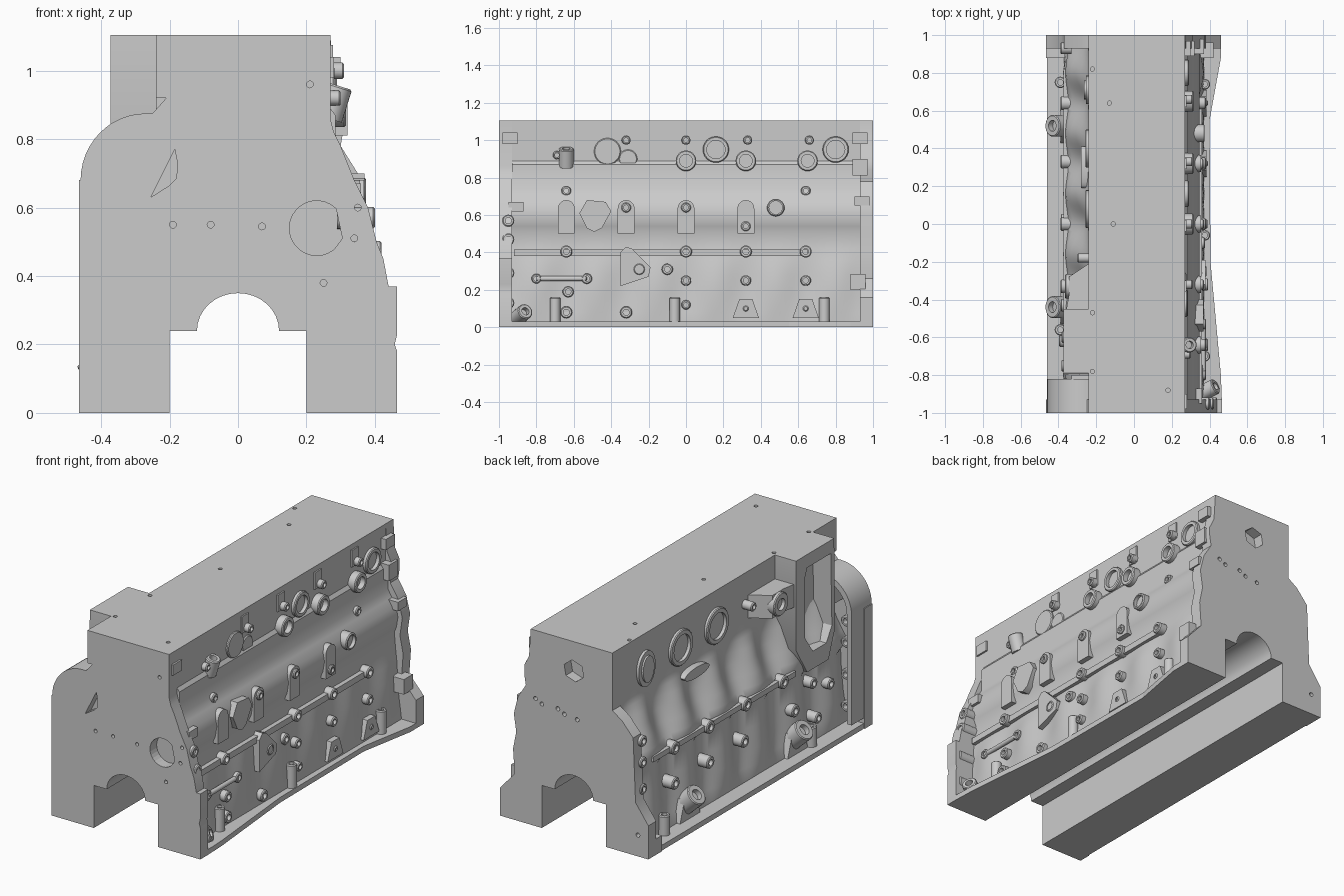
import bpy, bmesh
from math import pi, cos, sin, radians
from mathutils import Vector


def finish(name, bm, smooth=True, hidden=False):
    bmesh.ops.recalc_face_normals(bm, faces=bm.faces)
    me = bpy.data.meshes.new(name)
    bm.to_mesh(me)
    bm.free()
    ob = bpy.data.objects.new(name, me)
    bpy.context.collection.objects.link(ob)
    ob.hide_render = hidden
    if smooth:
        bpy.ops.object.select_all(action='DESELECT')
        ob.select_set(True)
        bpy.context.view_layer.objects.active = ob
        bpy.ops.object.shade_smooth_by_angle(angle=radians(35))
    return ob


def prism(bm, pts, axis, a, b):
    """Extrude a 2D outline along an axis from a to b."""
    put = {'x': lambda p, t: (t, p[0], p[1]), 'y': lambda p, t: (p[0], t, p[1]),
           'z': lambda p, t: (p[0], p[1], t)}[axis]
    loft(bm, [[put(p, a) for p in pts], [put(p, b) for p in pts]])


def loft(bm, rings):
    rows = [[bm.verts.new(c) for c in r] for r in rings]
    n = len(rows[0])
    for r, s in zip(rows, rows[1:]):
        for i in range(n):
            bm.faces.new((r[i], r[(i + 1) % n], s[(i + 1) % n], s[i]))
    bm.faces.new(rows[0])
    bm.faces.new(rows[-1][::-1])


def boss(bm, origin, d, r, h, hole=0.5, depth=0.03, n=24):
    """Round boss with a blind hole in its end."""
    d = Vector(d).normalized()
    u = d.orthogonal().normalized()
    v = d.cross(u)
    prof = [(r, 0), (r, h - .005), (r - .005, h)]
    if hole:
        prof += [(r * hole, h), (r * hole, h - depth)]
    o = Vector(origin)
    loft(bm, [[o + d * z + (u * cos(2 * pi * i / n) + v * sin(2 * pi * i / n)) * q
               for i in range(n)] for q, z in prof])


def arc(cx, cy, rx, ry, a0, a1, n=12):
    return [(cx + rx * cos(radians(a0 + (a1 - a0) * i / n)),
             cy + ry * sin(radians(a0 + (a1 - a0) * i / n))) for i in range(n + 1)]


def rect(a, b, c, d):
    return [(a, b), (c, b), (c, d), (a, d)]


def cut(ob, cutter):
    m = ob.modifiers.new("cut", 'BOOLEAN')
    m.operation, m.solver, m.object = 'DIFFERENCE', 'EXACT', cutter
    bpy.context.view_layer.objects.active = ob
    bpy.ops.object.modifier_apply(modifier=m.name)
    bpy.data.objects.remove(cutter)


# Side walls as (x, z, scallop weight), top to bottom
L = [(-.24, 1.105, 0), (-.24, .79, 0), (-.247, .755, .2), (-.262, .71, .8), (-.283, .65, 1),
     (-.31, .585, 1), (-.34, .525, .7), (-.355, .49, .3), (-.352, .45, .3), (-.335, .42, 1),
     (-.34, .3, 1), (-.35, .18, .9), (-.36, .09, .6), (-.37, .03, 0), (-.37, 0, 0)]
R = [(.27, 1.105, 0), (.27, .89, 0), (.285, .87, 0), (.287, .74, 0), (.31, .7, 0), (.335, .66, 0),
     (.348, .6, 0), (.338, .54, 0), (.325, .51, 0), (.333, .42, 0), (.343, .36, .3),
     (.355, .28, 1), (.36, .18, 1), (.368, .08, .4), (.37, .03, 0), (.37, 0, 0)]
CHANNEL = [(-.2, 0), (-.2, .24)] + arc(0, .24, .12, .11, 180, 0, 16) + [(.2, .24), (.2, 0)]


def wall(side, z):
    w = R if side > 0 else L
    for (x0, z0, _), (x1, z1, _) in zip(w, w[1:]):
        if z1 <= z <= z0:
            return x0 + (x1 - x0) * (z0 - z) / (z0 - z1)


def side_boss(bm, side, y, z, r, h, hole=.5, depth=.03):
    boss(bm, (wall(side, z) - side * .04, y, z), (side, 0, 0), r, h + .04, hole, depth)


# Main casting with scalloped crankcase walls
def section(y):
    k = -cos(2 * pi * y / .32)
    left = [(x - .025 * w * k, y, z) for x, z, w in L]
    right = [(x + .012 * w * k, y, z) for x, z, w in R]
    return [(x, y, z) for x, z in CHANNEL] + right[::-1] + left


bm = bmesh.new()
loft(bm, [section(-.93 + 1.86 * i / 96) for i in range(97)])
block = finish("block_casting", bm)
bm = bmesh.new()
for x, y in [(-.22, .82), (-.13, .64), (-.11, 0), (-.22, -.47), (-.22, -.78), (.18, -.88)]:
    prism(bm, arc(x, y, .011, .011, 0, 330, 11), 'z', 1.06, 1.2)
cut(block, finish("deck_cutter", bm, False, True))

# Front end plate with shoulder arch, cam bore and slot
bm = bmesh.new()
prism(bm, CHANNEL + [(.465, 0), (.465, .18), (.458, .2), (.465, .23), (.465, .37), (.44, .37),
      (.425, .45), (.405, .5), (.38, .6), (.34, .68), (.3, .78), (.28, .82), (.27, .86),
      (.27, 1.105), (-.24, 1.105), (-.24, .92), (-.21, .92), (-.25, .875)]
      + arc(-.27, .68, .19, .195, 90, 180, 12) + [(-.465, .68), (-.465, 0)], 'y', -1, -.93)
front = finish("front_end_plate", bm)
bm = bmesh.new()
prism(bm, arc(.23, .54, .08, .08, 45, 310, 20) + [(.305, .51)], 'y', -1.1, -.94)
prism(bm, [(-.255, .63), (-.185, .77), (-.177, .73), (-.18, .685), (-.2, .665)], 'y', -1.1, -.95)
for x, z in [(-.19, .55), (-.08, .55), (.07, .545), (.35, .6), (.34, .51), (.25, .38), (.21, .96)]:
    prism(bm, arc(x, z, .01, .01, 0, 330, 11), 'y', -1.1, -.96)
cut(front, finish("front_cutter", bm, False, True))

# Rear end plate with a hexagonal pocket
bm = bmesh.new()
prism(bm, CHANNEL + [(.46, 0), (.46, .16), (.37, .26), (.38, .4), (.36, .5), (.375, .6), (.35, .7),
      (.3, .78), (.31, .84), (.31, .89), (.28, .95), (.27, 1.105), (-.24, 1.105), (-.24, .78),
      (-.3, .74), (-.37, .66), (-.385, .3), (-.465, .19), (-.465, 0)], 'y', .93, 1)
rear = finish("rear_end_plate", bm)
bm = bmesh.new()
prism(bm, arc(0, .94, .065, .06, 20, 320, 5), 'y', .94, 1.1)
for x, z in [(.24, .72), (.2, .7), (.1, .7), (.06, .68), (-.02, .67), (-.4, .12)]:
    prism(bm, arc(x, z, .012, .012, 0, 330, 11), 'y', .96, 1.1)
cut(rear, finish("rear_cutter", bm, False, True))

# Oil pan rails
bm = bmesh.new()
prism(bm, [(.37, -.93), (.465, -.93), (.46, -.8), (.405, -.2), (.4, .55), (.46, .88), (.46, .93),
           (.37, .93)], 'z', 0, .03)
prism(bm, rect(-.46, -.93, -.37, .93), 'z', 0, .03)
finish("pan_rails", bm, False)

# Shoulder arch shell behind the front plate
bm = bmesh.new()
prism(bm, arc(-.27, .68, .19, .195, 75, 180, 14) + [(-.46, .06), (-.43, .06)]
      + arc(-.27, .68, .16, .16, 180, 75, 14), 'y', -.93, -.82)
prism(bm, rect(-.33, .7, -.22, .86), 'y', -.93, -.8)
finish("front_arch_shell", bm)

# Window housing high on the left side
bm = bmesh.new()
prism(bm, [(-.45, 1.105), (-.79, 1.105), (-.8, .6), (-.74, .44), (-.55, .44), (-.45, .6)],
      'x', -.372, -.24)
frame = finish("side_window_housing", bm)
bm = bmesh.new()
prism(bm, [(-.55, 1.03), (-.76, 1.03), (-.77, .62), (-.72, .54), (-.6, .54), (-.53, .64),
           (-.53, .98)], 'x', -.5, -.26)
cut(frame, finish("window_cutter", bm, False, True))

# Right side: upper rings, plugs and bosses
bm = bmesh.new()
for y in (.16, .8):
    side_boss(bm, 1, y, .95, .07, .02, .7, .04)
for y in (0, .32, .65):
    side_boss(bm, 1, y, .89, .055, .045, .62, .03)
for y in (-.32, 0, .33, .66):
    side_boss(bm, 1, y, 1.0, .024, .04)
    prism(bm, rect(y - .04, .98, y + .02, 1.075), 'x', .25, .278)
side_boss(bm, 1, -.42, .94, .072, .012, 0)
side_boss(bm, 1, -.31, .9, .05, .008, 0)
for y in (-.64, .64):
    side_boss(bm, 1, y, .73, .026, .015)
side_boss(bm, 1, -.69, .92, .022, .03)
boss(bm, (.265, -.64, .86), (.25, 0, .8), .04, .1)
side_boss(bm, 1, .48, .64, .047, .035, .75, .02)
finish("right_upper_bosses", bm)

# Right side: cam gallery pads, plates, oil rail and lower bosses
bm = bmesh.new()
for y in (-.64, -.32, 0, .32):
    prism(bm, [(y - .045, .5), (y + .045, .5)] + arc(y, .635, .045, .045, 0, 180, 10),
          'x', .3, .356)
for y, z in [(-.32, .64), (0, .64), (.32, .54)]:
    side_boss(bm, 1, y, z, .026, .03)
prism(bm, [(-.57, .61), (-.53, .68), (-.43, .67), (-.4, .62), (-.45, .53), (-.49, .51),
           (-.53, .53)], 'x', .3, .368)
prism(bm, rect(.3, .38, .36, .415), 'y', -.92, .65)
for y in (-.64, 0, .32, .64):
    side_boss(bm, 1, y, .405, .032, .045)
prism(bm, [(-.35, .22), (-.35, .4), (-.32, .43), (-.29, .42), (-.19, .32), (-.2, .27)],
      'x', .3, .378)
side_boss(bm, 1, -.25, .31, .03, .032, .7)
boss(bm, (.367, -.8, .26), (0, 1, 0), .013, .27, 0)
for y, z, r in [(-.8, .26, .026), (-.53, .26, .028), (-.1, .31, .03), (0, .25, .028), (.32, .25, .028),
                (.64, .25, .028), (-.63, .19, .03), (-.64, .08, .032), (-.32, .08, .032),
                (0, .12, .025), (.32, .1, .015), (.64, .1, .015)]:
    side_boss(bm, 1, y, z, r, .025)
for y in (.32, .64):
    prism(bm, [(y - .07, .05), (y + .07, .05), (y + .035, .15), (y - .035, .15)], 'x', .3, .385)
for y in (-.7, -.06, .74):
    boss(bm, (.375, y, .02), (0, 0, 1), .028, .14)
boss(bm, (.35, -.9, .05), (.7, .35, .3), .042, .1)
finish("right_lower_bosses", bm)

# End lugs on the right edge
bm = bmesh.new()
for y0, z0, z1, x in [(.89, .98, 1.04, .3), (.89, .81, .9, .32), (.9, .65, .7, .37),
                      (.88, .2, .285, .42), (-.95, .62, .67, .36), (-.98, .98, 1.04, .28)]:
    prism(bm, rect(.24, z0, x, z1), 'y', y0, y0 + .08)
for z, x in [(.57, .38), (.47, .4), (.29, .42), (.13, .42)]:
    boss(bm, (x - .09, -.95, z), (1, 0, 0), .032, .11)
finish("right_end_lugs", bm)

# Left side: water jacket rings, conical boss, gallery rail and bosses
bm = bmesh.new()
for y in (.08, .4):
    side_boss(bm, -1, y, .91, .1, .018, .74, .04)
prism(bm, arc(.71, .91, .075, .1, 0, 345, 23), 'x', -.255, -.22)
prism(bm, arc(.71, .91, .05, .075, 0, 345, 23), 'x', -.265, -.22)
prism(bm, arc(.3, .74, .11, .03, 0, 345, 23), 'x', -.28, -.2)
prism(bm, [(-.24, -.21), (-.345, -.28), (-.345, -.38), (-.36, -.46), (-.22, -.46)], 'z', .84, .97)
side_boss(bm, -1, -.33, .905, .065, .125)
side_boss(bm, -1, -.18, .93, .025, .06)
prism(bm, rect(-.372, .455, -.27, .485), 'y', -.45, .82)
for y in (-.33, 0, .33, .64):
    side_boss(bm, -1, y, .47, .036, .035)
for y in (-.43, .02, .33, .64):
    side_boss(bm, -1, y, .27, .034, .045)
for y in (-.44, .52):
    boss(bm, (-.33, y, .08), (-.7, 0, .65), .058, .14)
    prism(bm, [(y - .09, .03), (y + .09, .03), (y + .05, .15), (y - .05, .15)], 'x', -.39, -.3)
for y in (-.56, .75):
    boss(bm, (-.39, y, .02), (0, 0, 1), .03, .12)
for y, z in [(-.62, .16), (-.6, .36), (-.75, .3)]:
    side_boss(bm, -1, y, z, .03, .045)
for z in (.14, .32, .5, .62):
    boss(bm, (-.4, -.95, z), (0, 1, 0), .03, .1)
for z in (.35, .5, .62):
    boss(bm, (-.33, .93, z), (-1, 0, 0), .03, .06)
prism(bm, rect(-.465, 0, -.365, .09), 'y', .88, .93)
finish("left_side_bosses", bm)
